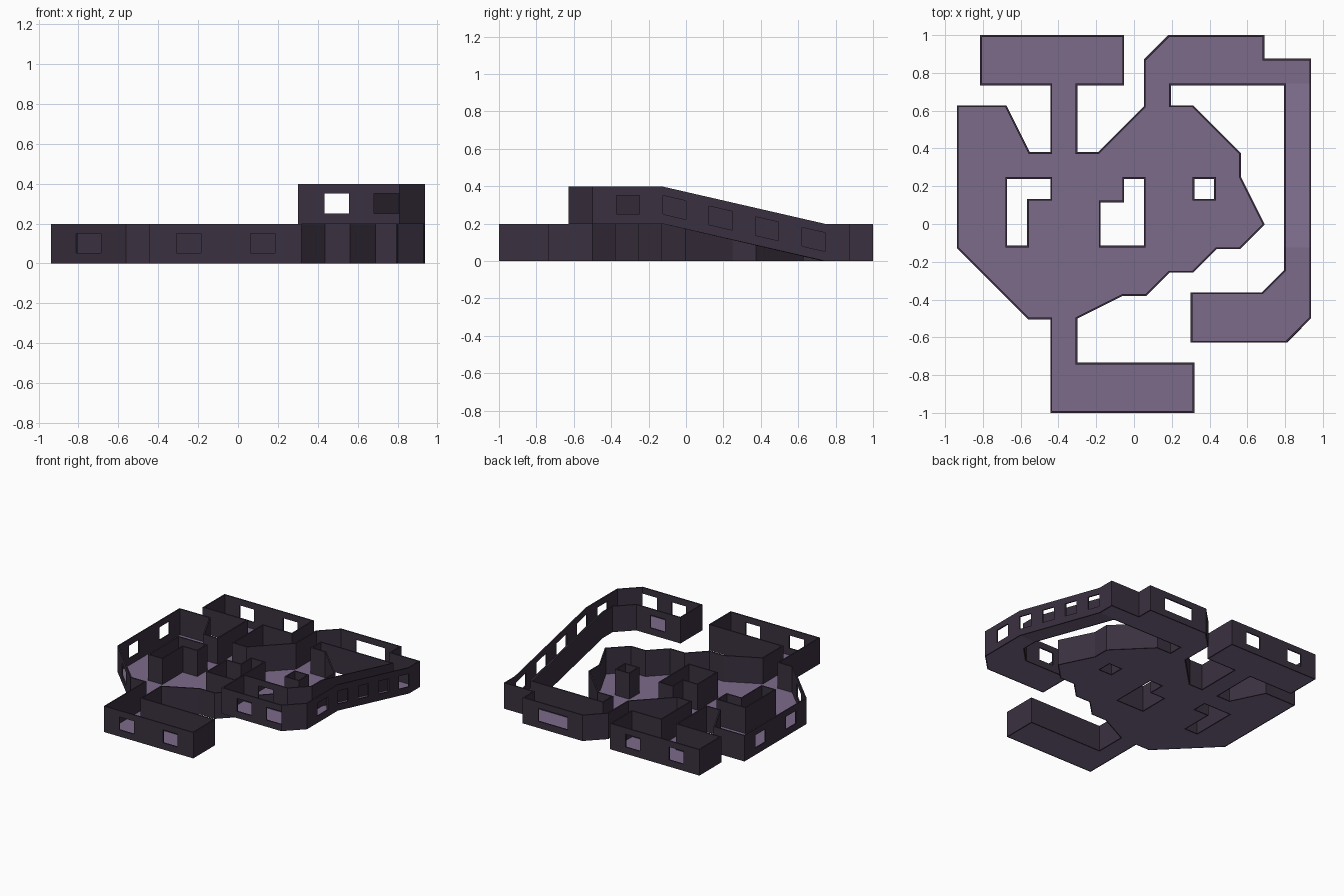
import bpy, bmesh
from mathutils import Vector

if "Cube" in bpy.data.objects:
    bpy.data.objects.remove(bpy.data.objects["Cube"])

U = 0.1238      # plan grid step
T = 0.0095      # wall thickness
H = 0.199       # wall height and deck height


def material(name, rgb):
    m = bpy.data.materials.new(name)
    m.diffuse_color = (*rgb, 1)
    m.use_nodes = True
    m.node_tree.nodes["Principled BSDF"].inputs["Base Color"].default_value = m.diffuse_color
    return m


WALL = material("dark_plum_wall", (0.042, 0.030, 0.050))
FLOOR = material("muted_purple_floor", (0.20, 0.145, 0.255))

# plan corners in grid steps, running clockwise
link_ground = [(.5, 5), (.5, 7), (1.5, 8), (5.5, 8), (5.5, 7), (7.5, 7), (7.5, 6)]
deck = [(7.5, -1), (7.5, -4), (6.5, -5), (2.5, -5), (2.5, -3), (5.5, -3), (6.5, -2), (6.5, -1)]
east_side = [(6.5, 6), (1.5, 6), (1.5, 5), (2.5, 5), (4.5, 3), (4.5, 2), (5.5, 0), (4.5, -1),
             (3.5, -1), (2.5, -2), (1.5, -2), (.5, -3), (-.5, -3), (-2.5, -4)]
front_room = [(-2.5, -6), (2.5, -6), (2.5, -8), (-3.5, -8), (-3.5, -4)]
west_side = [(-4.5, -4), (-7.5, -1), (-7.5, 5), (-5.5, 5), (-4.5, 3), (-3.5, 3)]
back_room = [(-3.5, 6), (-6.5, 6), (-6.5, 8), (-.5, 8), (-.5, 6), (-2.5, 6), (-2.5, 3), (-1.5, 3)]
rest = east_side + front_room + west_side + back_room
outline = link_ground + deck + rest
# courtyard shafts, counter-clockwise
shafts = [
    [(-5.5, 2), (-5.5, -1), (-4.5, -1), (-4.5, 1), (-3.5, 1), (-3.5, 2)],
    [(-.5, 2), (-.5, 1), (-1.5, 1), (-1.5, -1), (.5, -1), (.5, 2)],
    [(2.5, 2), (2.5, 1), (3.5, 1), (3.5, 2)],
]

# windows: centre on the plan and half width
windows = [(7.5, y, .5) for y in (-2.5, -.5, 1.5, 3.5, 5.5)]      # ramp and deck side
windows += [(4, -5, .5), (6, -5, .5), (4, -3, .5)]                # deck front and back
windows += [(-5, 8, .5), (-2, 8, .5), (-2, -8, .5), (1, -8, .5)]  # back and front rooms
windows += [(-7.5, .5, .5), (-7.5, 3.5, .5), (-6, -2.5, .7071)]   # west side
windows += [(3.5, 8, 1)]                                          # wide link window


def ground(x, y):
    """Floor height: the east ramp climbs to the deck."""
    if x > 6 or (x > 2 and -5.5 < y < -2.5):
        return H * min(1, max(0, (6 - y) / 7))
    return 0


def make(name, bm, mat):
    me = bpy.data.meshes.new(name)
    bm.to_mesh(me)
    bm.free()
    me.materials.append(mat)
    ob = bpy.data.objects.new(name, me)
    bpy.context.collection.objects.link(ob)
    return ob


def walls(name, loop):
    bm = bmesh.new()
    levels = (0, .26, .76, 1)
    for a, b in zip(loop, loop[1:] + loop[:1]):
        a, b = Vector(a), Vector(b)
        length = (b - a).length
        d = (b - a) / length
        za, zb = ground(*a), ground(*b)
        if min(a.x, b.x) < 6 and za == 0:
            zb = 0
        cuts, holes = {0.0, round(length, 4)}, []
        for x, y, hw in windows:
            r = Vector((x, y)) - a
            s = r.dot(d)
            if 0 < s < length and (r - d * s).length < .01:
                holes.append(s)
                cuts |= {round(s - hw, 3), round(s + hw, 3)}
        cuts = sorted(cuts)
        for s0, s1 in zip(cuts, cuts[1:]):
            if s1 - s0 < .01:
                continue
            opening = any(s0 < h < s1 for h in holes)

            def point(s, k):
                p = (a + d * s) * U
                return bm.verts.new((p.x, p.y, za + (zb - za) * s / length + k * H))
            for i in range(3):
                if opening and i == 1:
                    continue
                lo, hi = levels[i], levels[i + 1]
                bm.faces.new([point(s0, lo), point(s1, lo), point(s1, hi), point(s0, hi)])
    bmesh.ops.remove_doubles(bm, verts=bm.verts, dist=.001)
    bm.normal_update()
    ob = make(name, bm, WALL)
    # thicken away from the rooms
    mod = ob.modifiers.new("thickness", 'SOLIDIFY')
    mod.thickness = T
    mod.offset = -1
    mod.use_even_offset = True


def floor(name, loops, heights=ground):
    bm = bmesh.new()
    for loop in loops:
        vs = [bm.verts.new((x * U, y * U, heights(x, y))) for x, y in loop]
        for p, q in zip(vs, vs[1:] + vs[:1]):
            bm.edges.new((p, q))
    bmesh.ops.triangle_fill(bm, edges=bm.edges[:], use_beauty=True)
    bm.normal_update()
    for f in bm.faces:
        if f.normal.z < 0:
            f.normal_flip()
    make(name, bm, FLOOR)


# walls
walls("outer_walls", outline)
for n, s in enumerate(shafts):
    walls(f"shaft_walls_{n + 1}", s)

# floors
floor("ground_floor", [link_ground + rest] + shafts, lambda x, y: 0)
floor("ramp_floor", [[(7.5, 6), (7.5, -1), (6.5, -1), (6.5, 6)]])
floor("deck_floor", [deck])
